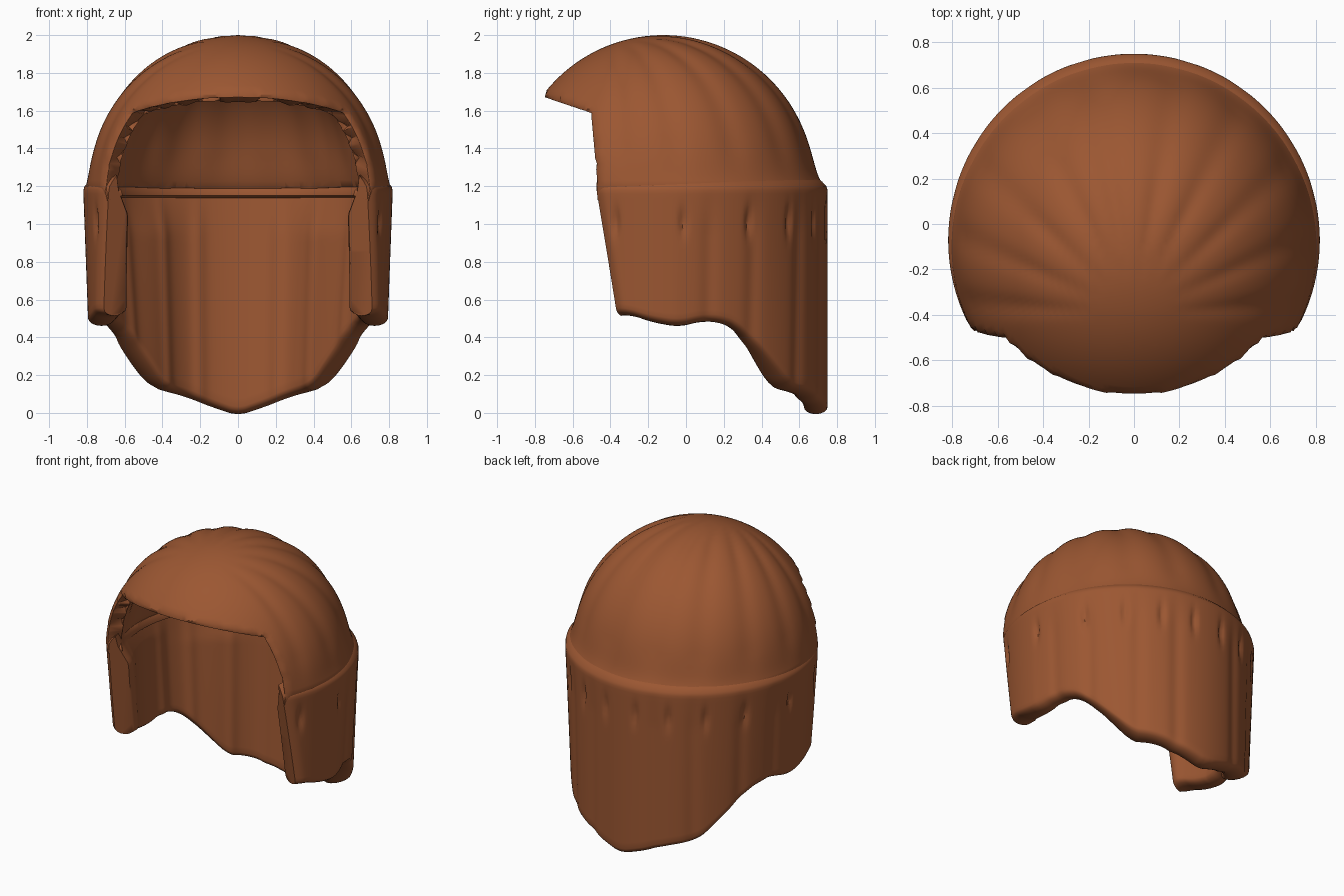
import bpy, bmesh
from math import sin, cos, acos, atan2, pi, radians, degrees, exp
from mathutils import Vector

cube = bpy.data.objects.get("Cube")
if cube:
    bpy.data.objects.remove(cube, do_unlink=True)

leather = bpy.data.materials.new("russet_brown")
leather.use_nodes = True
COLOUR = (0.33, 0.095, 0.032, 1)
leather.diffuse_color = COLOUR
leather.node_tree.nodes["Principled BSDF"].inputs["Base Color"].default_value = COLOUR
leather.node_tree.nodes["Principled BSDF"].inputs["Roughness"].default_value = 0.8


def finish(name, bm):
    bmesh.ops.recalc_face_normals(bm, faces=bm.faces)
    mesh = bpy.data.meshes.new(name)
    bm.to_mesh(mesh)
    bm.free()
    mesh.materials.append(leather)
    obj = bpy.data.objects.new(name, mesh)
    bpy.context.collection.objects.link(obj)
    return obj


def smooth(obj, angle):
    bpy.ops.object.select_all(action='DESELECT')
    obj.select_set(True)
    bpy.context.view_layer.objects.active = obj
    bpy.ops.object.shade_smooth_by_angle(angle=radians(angle))


def interp(points, t):
    """Linear interpolation through (t, value) pairs."""
    for (a, va), (b, vb) in zip(points, points[1:]):
        if t <= b:
            return va + (vb - va) * max(0, (t - a) / (b - a))
    return points[-1][1]


def bumps(centres, width, t):
    return sum(exp(-((t - c) / width) ** 2) for c in centres)


# Crown: pleated hemisphere with a short tucked collar, cut to leave a brim
RADIUS, CROWN_Y, BAND_Z = 0.8, -0.12, 1.2
COLS, ROWS = 160, 44
PLEATS = [10, 27, 46, 66, 86]
FAN_Y = -0.4
CENTRE = Vector((0, CROWN_Y, BAND_Z))
bm = bmesh.new()


def crown_point(i, j):
    a = 2 * pi * i / COLS
    if j < 3:
        r, z = RADIUS - 0.007 * (3 - j), BAND_Z - 0.025 * (3 - j)
    else:
        e = (j - 3) / (ROWS - 3) * pi / 2
        r, z = RADIUS * cos(e), BAND_Z + RADIUS * sin(e)
    # foot of the crown flares out to meet the curtain
    r += 0.7 * max(0, 0.025 + 0.045 * cos(a)) * exp(-max(0, z - BAND_Z) / 0.07)
    x, y = 0.985 * r * sin(a), CROWN_Y + r * cos(a)
    # pleats fan out from the front of the crown and die out at its foot
    d = Vector((x, y - FAN_Y)).length
    fade = max(0, min(1, (d - 0.15) / 0.35)) * max(0, min(1, (z - 1.22) / 0.2))
    psi = degrees(atan2(abs(x), y - FAN_Y))
    p = Vector((x, y, z))
    return p - (p - CENTRE) * 0.014 * fade * bumps(PLEATS, 4.5, psi)


rows = [[bm.verts.new(crown_point(i, j)) for i in range(COLS)] for j in range(ROWS)]
pole = bm.verts.new((0, CROWN_Y, BAND_Z + RADIUS))
for j in range(ROWS - 1):
    for i in range(COLS):
        k = (i + 1) % COLS
        bm.faces.new((rows[j][i], rows[j][k], rows[j + 1][k], rows[j + 1][i]))
for i in range(COLS):
    bm.faces.new((rows[-1][i], rows[-1][(i + 1) % COLS], pole))

# Face opening: a brim line and a near-upright cheek line meeting at a corner
CORNER = Vector((0, -0.51, 1.595))
BRIM_SLOPE, CHEEK_SLOPE = 0.34, 0.09
for normal in (Vector((0, BRIM_SLOPE, 1)), Vector((0, 1, CHEEK_SLOPE))):
    bmesh.ops.bisect_plane(bm, geom=bm.verts[:] + bm.edges[:] + bm.faces[:],
                           plane_co=CORNER, plane_no=normal.normalized())


def in_opening(f):
    d = f.calc_center_median() - CORNER
    return d.y < -CHEEK_SLOPE * d.z and d.z < -BRIM_SLOPE * d.y


bmesh.ops.delete(bm, geom=[f for f in bm.faces if in_opening(f)], context='FACES')
bmesh.ops.remove_doubles(bm, verts=bm.verts, dist=0.009)
# roll the rim of the opening slightly inwards
for v in bm.verts:
    if v.is_boundary and v.co.y < -0.4 and v.co.z > BAND_Z - 0.02:
        v.co -= (v.co - CENTRE).normalized() * 0.015
crown = finish("crown", bm)
solid = crown.modifiers.new("thickness", 'SOLIDIFY')
solid.thickness, solid.offset = 0.095, -1
bevel = crown.modifiers.new("soft_edges", 'BEVEL')
bevel.width, bevel.segments, bevel.limit_method = 0.02, 2, 'ANGLE'
bevel.angle_limit = radians(50)
smooth(crown, 60)

# Neck and cheek curtain: a thick folded sheet swept round the back
SKIRT_Y, RX, RY = -0.07, 0.82, 0.82
HEM = [(0, -0.015), (12, 0.035), (24, 0.09), (39, 0.13), (47, 0.23), (55, 0.34),
       (63, 0.44), (70, 0.48), (78, 0.485), (88, 0.455), (99, 0.48), (108, 0.52), (115, 0.51)]
FOLDS = [17, 35, 58, 76]
TUCKS = [8, 24, 41, 60, 86, 112]


def edge_angle(z):
    y = -0.49 + 0.155 * (1.2 - min(z, 1.25))
    return acos((y - SKIRT_Y) / RY)


def hem(deg):
    return sum(interp(HEM, abs(deg + o)) for o in (-3, 0, 3)) / 3


def skirt_point(s, z, depth):
    """depth runs 0 on the outside to 1 on the inside."""
    phi = s * edge_angle(z)
    deg = abs(degrees(phi))
    drop = max(0, 1.2 - z)
    front = max(0, min(1, (deg - 70) / 40))
    thick = 0.085 + front * (0.015 + 0.07 * min(1, drop / 0.15)) + 0.035 * drop * (1 - front)
    # the lining cuts across the back corners
    thick += 0.045 * bumps([42], 16, deg) * min(1, drop * 4)
    fold = -0.01 * bumps(FOLDS, 3, deg) * min(1, drop * 4)
    tuck = -0.022 * bumps(TUCKS, 1.3, deg) * exp(-((z - 1.01) / 0.07) ** 2)
    taper = -0.055 * drop * sin(min(phi * phi, 2.4))
    off = fold + taper + tuck * (1 - depth) - thick * depth
    # rounded front edge
    tip = max(0, (abs(s) - 0.96) / 0.04) ** 2 * 0.025
    off += tip * (2 * depth - 1)
    return Vector(((RX + off) * sin(phi), SKIRT_Y + (RY + off) * cos(phi), z))


def skirt_ring(s):
    low = hem(s * degrees(edge_angle(0.5))) + 0.04
    ring = [skirt_point(s, 1.26, 0.85), skirt_point(s, 1.225, 0.35),
            skirt_point(s, 1.2, 0.08), skirt_point(s, 1.18, 0.01)]
    n = 26
    ring += [skirt_point(s, 1.16 + (low - 1.16) * k / n, 0) for k in range(n + 1)]
    ring += [skirt_point(s, low - 0.04 * sin(pi * k / 8), 0.5 - 0.5 * cos(pi * k / 8))
             for k in range(1, 8)]
    ring += [skirt_point(s, low + (1.18 - low) * k / n, 1) for k in range(n + 1)]
    return ring


bm = bmesh.new()
STEPS = 200
rings = [[bm.verts.new(p) for p in skirt_ring(2 * i / STEPS - 1)] for i in range(STEPS + 1)]
count = len(rings[0])
for a, b in zip(rings, rings[1:]):
    for k in range(count):
        m = (k + 1) % count
        bm.faces.new((a[k], b[k], b[m], a[m]))
bm.faces.new(rings[0])
bm.faces.new(rings[-1])
skirt = finish("neck_curtain", bm)
smooth(skirt, 50)
